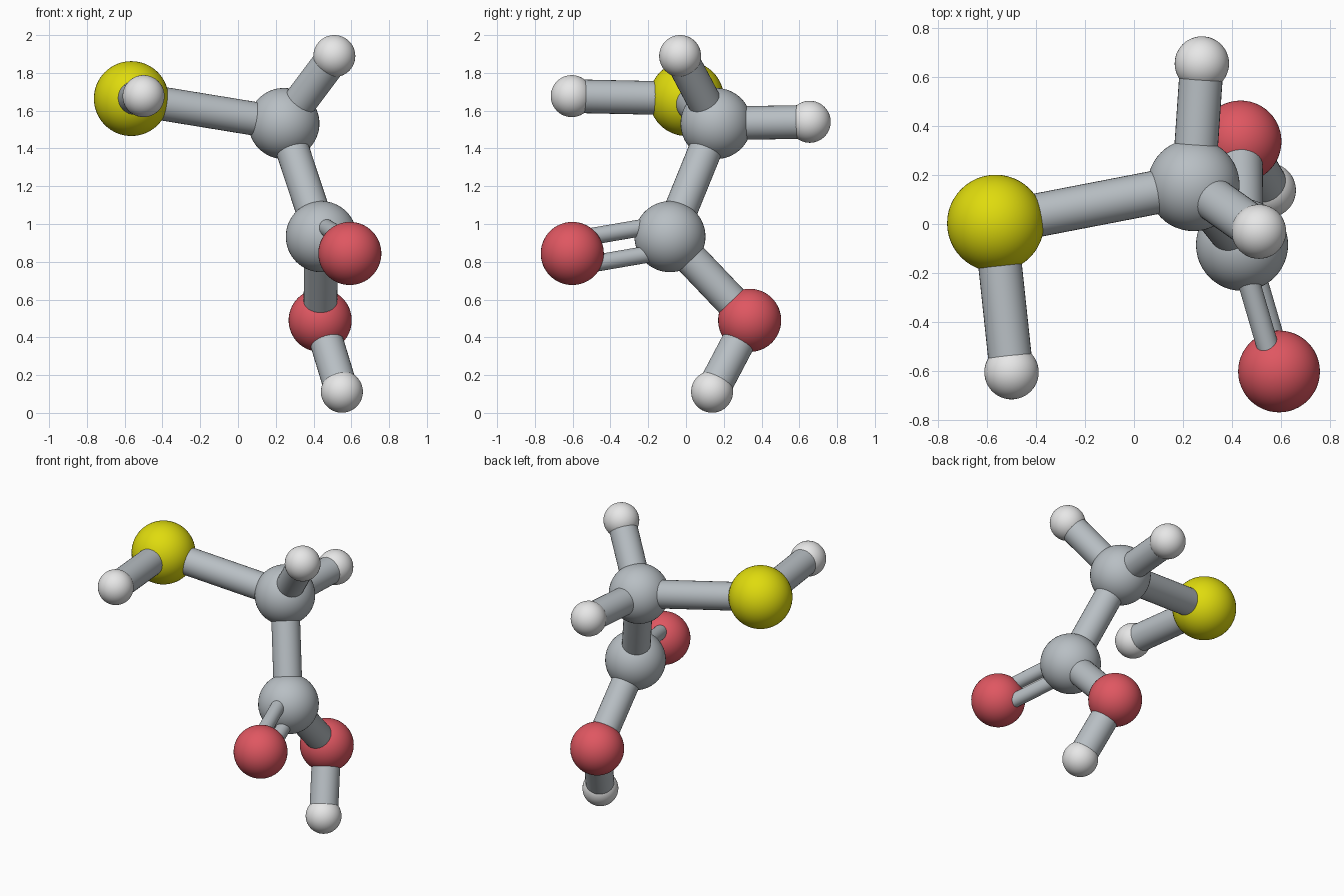
import bpy
from mathutils import Vector

cube = bpy.data.objects.get("Cube")
if cube:
    bpy.data.objects.remove(cube, do_unlink=True)


def material(name, rgb):
    mat = bpy.data.materials.new(name)
    mat.use_nodes = True
    mat.diffuse_color = (*rgb, 1)
    shader = next(n for n in mat.node_tree.nodes if n.type == "BSDF_PRINCIPLED")
    shader.inputs["Base Color"].default_value = (*rgb, 1)
    return mat


GREY = material("grey", (0.48, 0.52, 0.55))
WHITE = material("white", (0.80, 0.80, 0.80))
RED = material("red", (0.74, 0.095, 0.12))
YELLOW = material("yellow", (0.74, 0.71, 0.004))


def finish(name, mat):
    obj = bpy.context.object
    obj.name = name
    obj.data.materials.append(mat)
    bpy.ops.object.shade_smooth_by_angle()


def ball(name, centre, radius, mat):
    bpy.ops.mesh.primitive_uv_sphere_add(
        segments=48, ring_count=32, radius=radius, location=centre)
    finish(name, mat)


def rod(name, start, end, radius=0.089):
    axis = end - start
    bpy.ops.mesh.primitive_cylinder_add(
        vertices=32, radius=radius, depth=axis.length, location=(start + end) / 2,
        rotation=axis.to_track_quat("Z", "Y").to_euler())
    finish(name, GREY)


# Ball size and colour by element
KINDS = {
    "carbon": (0.188, GREY),
    "hydrogen": (0.111, WHITE),
    "oxygen": (0.167, RED),
    "sulfur": (0.198, YELLOW),
}

# Atoms: name -> element and centre
ATOMS = {
    "sulfur": ("sulfur", Vector((-0.565, 0.003, 1.664))),
    "sulfur_hydrogen": ("hydrogen", Vector((-0.50, -0.605, 1.677))),
    "upper_carbon": ("carbon", Vector((0.243, 0.159, 1.532))),
    "top_hydrogen": ("hydrogen", Vector((0.51, -0.031, 1.889))),
    "back_hydrogen": ("hydrogen", Vector((0.277, 0.655, 1.541))),
    "lower_carbon": ("carbon", Vector((0.441, -0.085, 0.933))),
    "front_oxygen": ("oxygen", Vector((0.592, -0.602, 0.844))),
    "back_oxygen": ("oxygen", Vector((0.435, 0.337, 0.49))),
    "bottom_hydrogen": ("hydrogen", Vector((0.55, 0.138, 0.112))),
}
for name, (kind, centre) in ATOMS.items():
    ball(name + "_ball", centre, *KINDS[kind])

# Single bonds
for a, b in (("sulfur", "sulfur_hydrogen"), ("sulfur", "upper_carbon"),
             ("upper_carbon", "top_hydrogen"), ("upper_carbon", "back_hydrogen"),
             ("upper_carbon", "lower_carbon"), ("lower_carbon", "back_oxygen"),
             ("back_oxygen", "bottom_hydrogen")):
    rod(f"{a}_to_{b}_bond", ATOMS[a][1], ATOMS[b][1])

# Double bond: two thin rods lying in the plane of the lower carbon's neighbours
start, end = ATOMS["lower_carbon"][1], ATOMS["front_oxygen"][1]
axis = (end - start).normalized()
toward = ATOMS["upper_carbon"][1] - start
side = (toward - axis * toward.dot(axis)).normalized() * 0.073
for label, sign in (("upper", 1), ("lower", -1)):
    rod(f"double_bond_{label}", start + side * sign, end + side * sign, 0.045)
